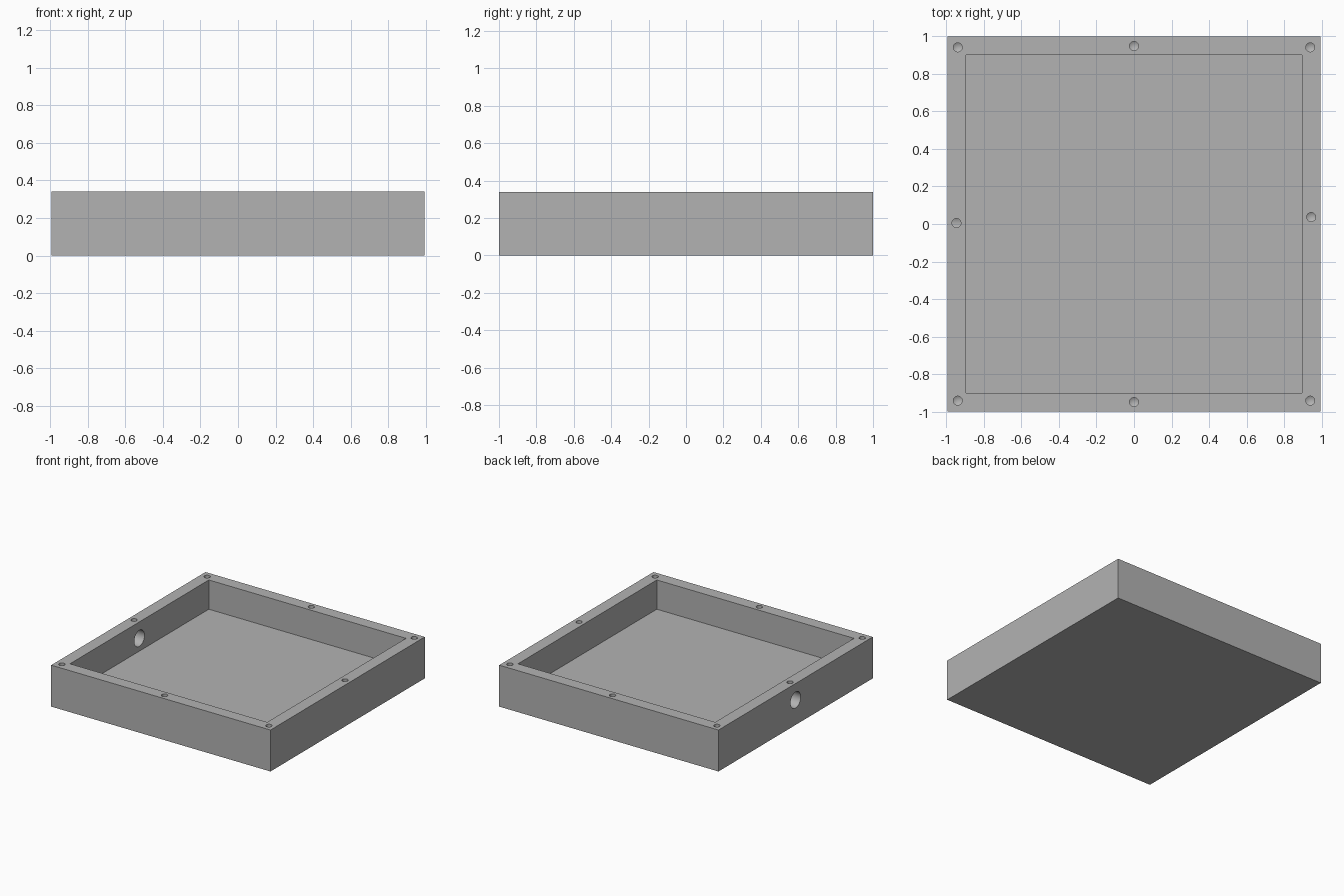
import bpy, bmesh, math
from mathutils import Matrix, Vector

cube = bpy.data.objects.get("Cube")
if cube:
    bpy.data.objects.remove(cube, do_unlink=True)

WIDTH, DEPTH, HEIGHT = 1.99, 2.0, 0.34
WALL, FLOOR = 0.1, 0.1

grey = bpy.data.materials.new("plain grey")
grey.use_nodes = True
colour = (0.45, 0.45, 0.45, 1)
grey.diffuse_color = colour
grey.node_tree.nodes["Principled BSDF"].inputs["Base Color"].default_value = colour


def make_object(name, bm):
    bmesh.ops.recalc_face_normals(bm, faces=bm.faces)
    mesh = bpy.data.meshes.new(name)
    bm.to_mesh(mesh)
    bm.free()
    mesh.materials.append(grey)
    obj = bpy.data.objects.new(name, mesh)
    bpy.context.collection.objects.link(obj)
    return obj


def box(name, size, bottom):
    bm = bmesh.new()
    place = Matrix.Translation((0, 0, bottom + size[2] / 2))
    bmesh.ops.create_cube(bm, size=1, matrix=place @ Matrix.Diagonal((*size, 1)))
    return make_object(name, bm)


def screw_hole(x, y, radius=0.024, depth=0.15):
    """Drilled hole: straight sides with a conical tip."""
    bm = bmesh.new()
    bmesh.ops.create_cone(bm, cap_ends=True, segments=24, radius1=radius, radius2=radius,
                          depth=2 * depth, matrix=Matrix.Translation((x, y, HEIGHT)))
    lower = min(bm.faces, key=lambda f: f.calc_center_median().z)
    tip = bmesh.ops.poke(bm, faces=[lower])["verts"][0]
    tip.co.z -= radius * 0.6
    return make_object("screw_hole_cutter", bm)


def cable_hole():
    """Round opening through the right wall."""
    bm = bmesh.new()
    place = Matrix.Translation((-WIDTH / 2 + WALL / 2, 0, 0.205))
    bmesh.ops.create_cone(bm, cap_ends=True, segments=48, radius1=0.066, radius2=0.066,
                          depth=2 * WALL, matrix=place @ Matrix.Rotation(math.pi / 2, 4, "Y"))
    return make_object("cable_hole_cutter", bm)


# Open tray
tray = box("tray", (WIDTH, DEPTH, HEIGHT), 0)
cutters = [box("pocket_cutter", (WIDTH - 2 * WALL, DEPTH - 2 * WALL, HEIGHT), FLOOR)]

# Cable opening, corner screw holes and mid-wall screw holes
cutters.append(cable_hole())
for sx in (-1, 1):
    for sy in (-1, 1):
        cutters.append(screw_hole(0.94 * sx, 0.942 * sy))
for x, y in ((0, 0.95), (0, -0.95), (-0.947, 0.005), (0.945, 0.037)):
    cutters.append(screw_hole(x, y))

for cutter in cutters:
    cutter.hide_render = True
    cut = tray.modifiers.new(cutter.name, "BOOLEAN")
    cut.operation = "DIFFERENCE"
    cut.solver = "EXACT"
    cut.object = cutter

# Bake the cuts and discard the cutters
bpy.context.view_layer.update()
graph = bpy.context.evaluated_depsgraph_get()
baked = bpy.data.meshes.new_from_object(tray.evaluated_get(graph))
tray.modifiers.clear()
tray.data = baked
for cutter in cutters:
    bpy.data.objects.remove(cutter, do_unlink=True)

# Smooth the round holes, keep the edges sharp
bpy.ops.object.select_all(action="DESELECT")
tray.select_set(True)
bpy.context.view_layer.objects.active = tray
bpy.ops.object.shade_smooth_by_angle(angle=math.radians(30))
